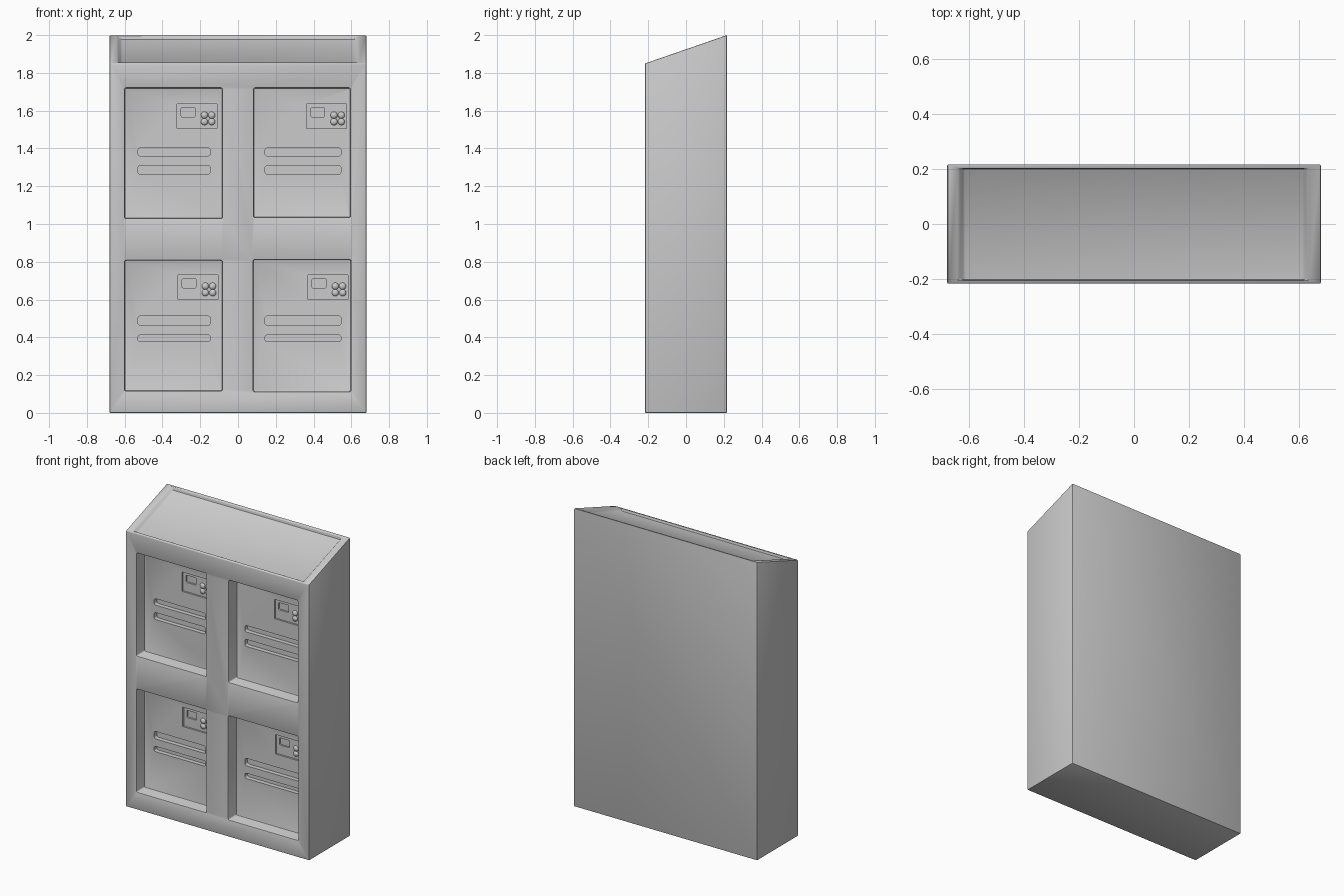
import bpy, bmesh
from mathutils import Matrix

if "Cube" in bpy.data.objects:
    bpy.data.objects.remove(bpy.data.objects["Cube"])

FRONT, BACK, W = -0.217, 0.217, 0.68
DOOR = FRONT + 0.085      # recessed door face
PANEL = DOOR + 0.012      # recessed control panel face


def top_z(y):
    return 1.85 + (y - FRONT) * 0.15 / (BACK - FRONT)


def finish(name, bm):
    bmesh.ops.recalc_face_normals(bm, faces=bm.faces[:])
    me = bpy.data.meshes.new(name)
    bm.to_mesh(me)
    bm.free()
    ob = bpy.data.objects.new(name, me)
    bpy.context.collection.objects.link(ob)
    return ob


def add_box(bm, x0, x1, y0, y1, z0, z1, r=0.0):
    vs = bmesh.ops.create_cube(bm, size=1)["verts"]
    for v in vs:
        v.co = (x1 if v.co.x > 0 else x0, y1 if v.co.y > 0 else y0, z1 if v.co.z > 0 else z0)
    if r:
        edges = {e for v in vs for e in v.link_edges}
        edges = [e for e in edges if abs(e.verts[0].co.y - e.verts[1].co.y) > 1e-4]
        bmesh.ops.bevel(bm, geom=edges, offset=r, segments=4, profile=0.5, affect='EDGES')
    return vs


def apply(ob, mod):
    bpy.context.view_layer.objects.active = ob
    bpy.ops.object.modifier_apply(modifier=mod.name)


def cut(ob, bm):
    tool = finish("cutter", bm)
    tool.hide_render = True
    mod = ob.modifiers.new("cut", 'BOOLEAN')
    mod.operation, mod.solver, mod.object = 'DIFFERENCE', 'EXACT', tool
    apply(ob, mod)
    bpy.data.objects.remove(tool, do_unlink=True)


# Cabinet body with a sloping top
bm = bmesh.new()
for v in add_box(bm, -W, W, FRONT, BACK, 0, 1):
    if v.co.z > 0.5:
        v.co.z = top_z(v.co.y)
body = finish("cabinet_body", bm)

# Compartments: opening x0, x1, z0, z1; panel x, z; slot x range; slot z ranges
bays = [
    (-0.60, -0.083, 1.03, 1.72, -0.323, 1.505, -0.53, -0.147, ((1.36, 1.403), (1.263, 1.31))),
    (0.083, 0.595, 1.035, 1.72, 0.363, 1.505, 0.143, 0.545, ((1.36, 1.403), (1.263, 1.31))),
    (-0.60, -0.083, 0.117, 0.807, -0.318, 0.60, -0.53, -0.147, ((0.463, 0.513), (0.377, 0.413))),
    (0.08, 0.598, 0.113, 0.81, 0.37, 0.60, 0.143, 0.545, ((0.463, 0.513), (0.377, 0.413))),
]

# Compartment openings
bm = bmesh.new()
for x0, x1, z0, z1, *_ in bays:
    add_box(bm, x0, x1, FRONT - 0.1, DOOR, z0, z1, 0.008)
cut(body, bm)

# Shallow tray in the sloping top with flared side walls
bm = bmesh.new()
for v in add_box(bm, -0.619, 0.614, -0.203, 0.202, 0, 1):
    if v.co.z > 0.5:
        v.co.x *= 1.04
        v.co.z = top_z(v.co.y) + 0.006
    else:
        v.co.z = top_z(v.co.y) - 0.02
cut(body, bm)

# Softened edges
bev = body.modifiers.new("soft_edges", 'BEVEL')
bev.width, bev.segments, bev.limit_method = 0.005, 2, 'ANGLE'
apply(body, bev)

# Vent slots and control panel recesses
bm = bmesh.new()
for *_, px, pz, s0, s1, slots in bays:
    add_box(bm, px, px + 0.212, DOOR - 0.03, PANEL, pz, pz + 0.13)
    for a, b in slots:
        add_box(bm, s0, s1, DOOR - 0.03, DOOR + 0.03, a, b, 0.014)
cut(body, bm)

# Screen recesses
bm = bmesh.new()
for *_, px, pz, s0, s1, slots in bays:
    add_box(bm, px + 0.022, px + 0.096, PANEL - 0.006, PANEL + 0.012, pz + 0.062, pz + 0.11, 0.006)
cut(body, bm)

# Round keypad buttons
parts = [body]
for i, (*_, px, pz, s0, s1, slots) in enumerate(bays):
    bm = bmesh.new()
    for dx in (0.145, 0.184):
        for dz in (0.036, 0.071):
            m = Matrix.Translation((px + dx, PANEL, pz + dz)) @ Matrix.Diagonal((1, 0.7, 1, 1))
            bmesh.ops.create_uvsphere(bm, u_segments=16, v_segments=10, radius=0.0185, matrix=m)
    parts.append(finish(f"keypad_buttons_{i + 1}", bm))

bpy.ops.object.select_all(action='DESELECT')
for ob in parts:
    ob.select_set(True)
bpy.context.view_layer.objects.active = body
bpy.ops.object.shade_smooth_by_angle()
